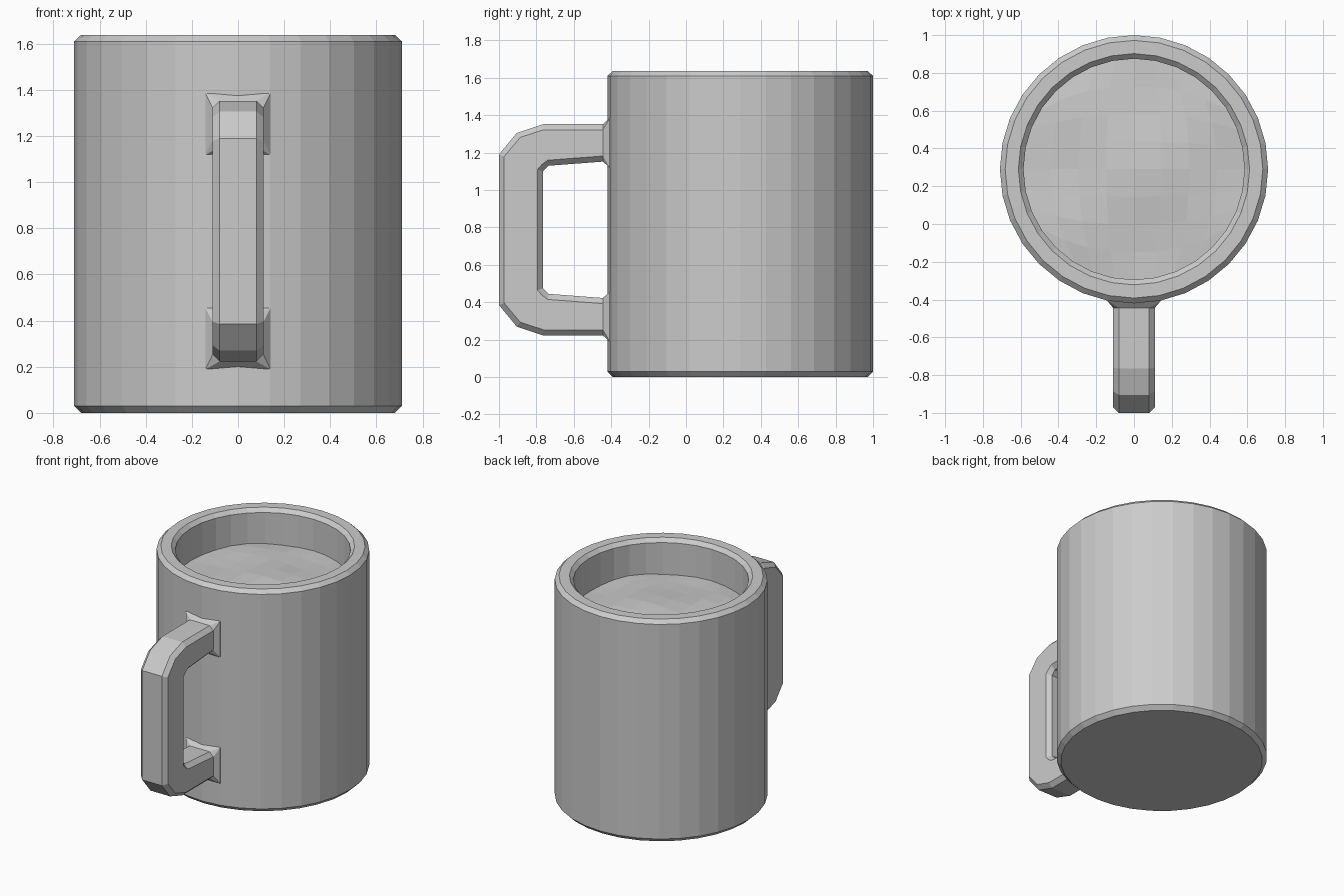
import bpy, bmesh
from math import sin, cos, pi, sqrt
from mathutils import Vector

if "Cube" in bpy.data.objects:
    bpy.data.objects.remove(bpy.data.objects["Cube"])

CY = 0.29      # mug axis in y
SIDES = 32


def finish(name, bm):
    bmesh.ops.remove_doubles(bm, verts=bm.verts, dist=1e-5)
    bmesh.ops.recalc_face_normals(bm, faces=bm.faces)
    mesh = bpy.data.meshes.new(name)
    bm.to_mesh(mesh)
    bm.free()
    obj = bpy.data.objects.new(name, mesh)
    bpy.context.collection.objects.link(obj)
    return obj


def skin(name, loops):
    """Bridge equal-length closed loops and cap both ends."""
    bm = bmesh.new()
    rings = [[bm.verts.new(p) for p in loop] for loop in loops]
    n = len(rings[0])
    for a, b in zip(rings, rings[1:]):
        for i in range(n):
            j = (i + 1) % n
            bm.faces.new((a[i], a[j], b[j], b[i]))
    bm.faces.new(rings[0])
    bm.faces.new(rings[-1])
    return finish(name, bm)


def circle(r, z):
    return [(r * sin(2 * pi * i / SIDES), CY + r * cos(2 * pi * i / SIDES), z)
            for i in range(SIDES)]


# Mug body: chamfered outer wall, flat rim, inner wall and floor
profile = [(0.68, 0), (0.71, 0.03), (0.71, 1.61), (0.682, 1.637),
           (0.612, 1.637), (0.585, 1.61), (0.585, 0.13)]
skin("mug_body", [circle(r, z) for r, z in profile])


# Handle: chamfered rectangular section swept through outer/inner points
def section(outer, inner, half_w, c):
    o, i = Vector((0, *outer)), Vector((0, *inner))
    d = (i - o).normalized() * c
    x, w = Vector((half_w, 0, 0)), Vector((half_w - c, 0, 0))
    return [o - w, o + w, o + d + x, i - d + x, i + w, i - w, i - d - x, o + d - x]


top = [((-0.36, 1.385), (-0.36, 1.12), 0.14, 0.002),     # buried in the wall
       ((-0.408, 1.385), (-0.408, 1.12), 0.14, 0.002),   # flared foot
       ((-0.445, 1.352), (-0.445, 1.152), 0.11, 0.03),
       ((-0.765, 1.352), (-0.735, 1.13), 0.11, 0.03),
       ((-0.905, 1.305), (-0.75, 1.115), 0.11, 0.03),
       ((-1.0, 1.19), (-0.765, 1.10), 0.11, 0.03)]
flip = lambda p: (p[0], 1.575 - p[1])
bottom = [(flip(o), flip(i), w, c) for o, i, w, c in reversed(top)]
skin("handle", [section(*s) for s in top + bottom])


# Drink: gently rippled disc made from a square grid
bm = bmesh.new()
N, R = 8, 0.587
grid = []
for a in range(N + 1):
    row = []
    for b in range(N + 1):
        u, v = 2 * a / N - 1, 2 * b / N - 1
        x, y = u * sqrt(1 - v * v / 2), v * sqrt(1 - u * u / 2)
        z = 1.405 - 0.03 * (x * x + y * y) + 0.012 * sin(4 * x + 1) * cos(5 * y)
        row.append(bm.verts.new((R * x, CY + R * y, z)))
    grid.append(row)
for a in range(N):
    for b in range(N):
        bm.faces.new((grid[a][b], grid[a + 1][b], grid[a + 1][b + 1], grid[a][b + 1]))
drink = finish("drink_surface", bm)
if drink.data.polygons[0].normal.z < 0:
    drink.data.flip_normals()
